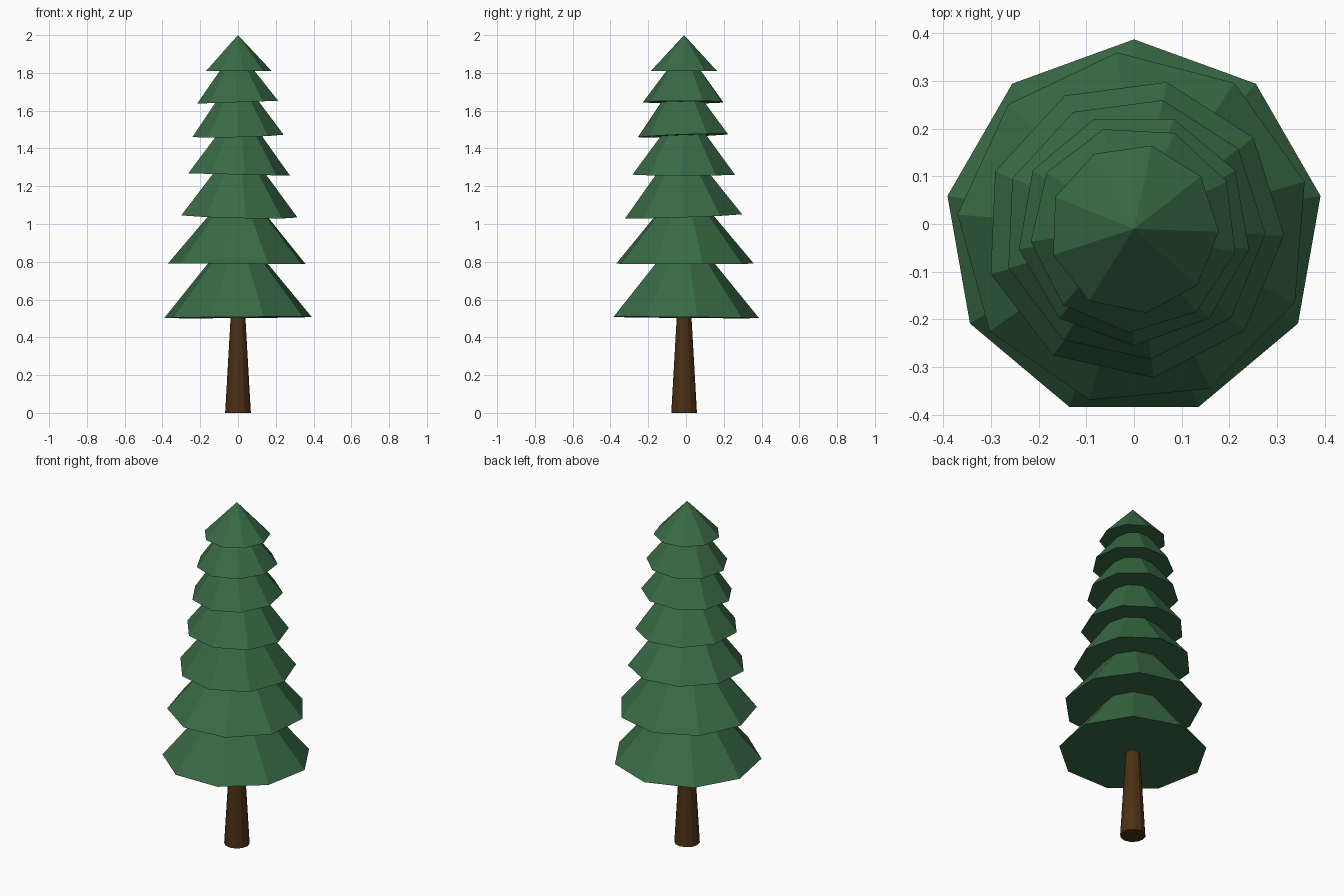
import bpy
from math import radians
from mathutils import Euler

cube = bpy.data.objects.get("Cube")
if cube:
    bpy.data.objects.remove(cube, do_unlink=True)

CENTRE_Y = -0.01


def material(name, colour):
    mat = bpy.data.materials.new(name)
    mat.use_nodes = True
    mat.diffuse_color = colour
    mat.node_tree.nodes["Principled BSDF"].inputs["Base Color"].default_value = colour
    return mat


def cone(name, sides, bottom, top, z, height, mat, turn=0, tilt=(0, 0)):
    """Upright cone whose base centre sits at height z and is the pivot of its tilt."""
    bpy.ops.mesh.primitive_cone_add(vertices=sides, radius1=bottom, radius2=top, depth=height)
    obj = bpy.context.object
    obj.name = name
    for v in obj.data.vertices:
        v.co.z += height / 2
    spin = Euler((0, 0, radians(turn))).to_matrix()
    lean = Euler((radians(tilt[0]), radians(tilt[1]), 0)).to_matrix()
    obj.rotation_euler = (lean @ spin).to_euler()
    obj.location = (0, CENTRE_Y, z)
    obj.data.materials.append(mat)
    return obj


bark = material("brown bark", (0.07, 0.03, 0.007, 1))
needles = material("green needles", (0.04, 0.145, 0.06, 1))

# Tapered trunk
cone("trunk", 12, 0.068, 0.036, 0, 0.56, bark)

# Foliage tiers from the lowest up: radius, base height, cone height, turn, tilt
tiers = [
    (0.397, 0.505, 0.48, 0, (-0.5, -0.4)),
    (0.371, 0.79, 0.44, 5.4, (0, 0.3)),
    (0.315, 1.042, 0.41, -12.5, (2, 1.3)),
    (0.276, 1.262, 0.37, -12.5, (0, 1.3)),
    (0.245, 1.468, 0.34, -20, (2, -1.5)),
    (0.218, 1.645, 0.29, -23, (0, -2)),
    (0.178, 1.81, 0.19, -12, (0, 0)),
]
for i, (radius, z, height, turn, tilt) in enumerate(tiers, 1):
    cone(f"foliage_tier_{i}", 9, radius, 0, z, height, needles, turn, tilt)
